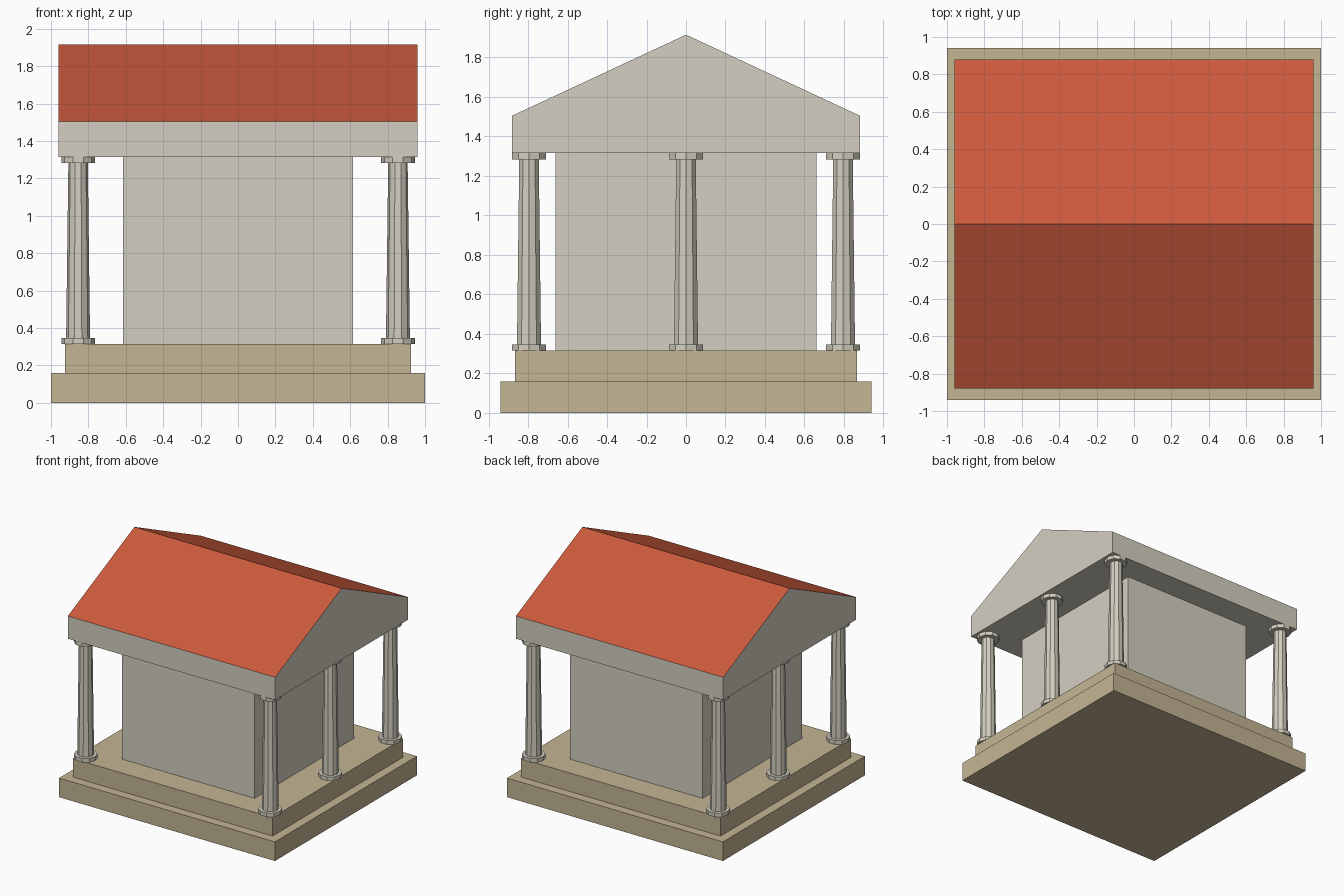
import bpy
import bmesh
import math

cube = bpy.data.objects.get("Cube")
if cube:
    bpy.data.objects.remove(cube, do_unlink=True)


def material(name, srgb):
    linear = [((c / 255 + 0.055) / 1.055) ** 2.4 for c in srgb] + [1]
    mat = bpy.data.materials.new(name)
    mat.use_nodes = True
    mat.diffuse_color = linear
    mat.node_tree.nodes["Principled BSDF"].inputs["Base Color"].default_value = linear
    return mat


STONE = material("pale stone", (212, 207, 193))
SAND = material("sandstone", (196, 181, 148))
TILE = material("red tile", (204, 90, 60))


def finish(name, bm, *mats):
    bmesh.ops.recalc_face_normals(bm, faces=bm.faces)
    mesh = bpy.data.meshes.new(name)
    bm.to_mesh(mesh)
    bm.free()
    for mat in mats:
        mesh.materials.append(mat)
    obj = bpy.data.objects.new(name, mesh)
    bpy.context.collection.objects.link(obj)
    return obj


def box(name, half_x, half_y, bottom, top, mat):
    bm = bmesh.new()
    bmesh.ops.create_cube(bm, size=2)
    for v in bm.verts:
        v.co = (v.co.x * half_x, v.co.y * half_y, top if v.co.z > 0 else bottom)
    return finish(name, bm, mat)


def drum(bm, x, y, bottom, top, r_bottom, r_top, sides=10):
    """Capped, tapered drum with a corner pointing along +x."""
    rings = [[bm.verts.new((x + r * math.cos(math.tau * i / sides),
                            y + r * math.sin(math.tau * i / sides), z))
              for i in range(sides)]
             for z, r in ((bottom, r_bottom), (top, r_top))]
    low, high = rings
    bm.faces.new(low[::-1])
    bm.faces.new(high)
    for i in range(sides):
        j = (i + 1) % sides
        bm.faces.new((low[i], low[j], high[j], high[i]))


# Stepped platform and inner chamber
FLOOR, EAVES = 0.315, 1.315
box("lower_step", 1.0, 0.94, 0, 0.16, SAND)
box("upper_step", 0.925, 0.865, 0.16, FLOOR, SAND)
box("chamber", 0.615, 0.66, FLOOR, EAVES, STONE)

# Three columns along each gable end
for side, x in (("right", -0.855), ("left", 0.855)):
    for place, y in (("front", -0.795), ("middle", 0), ("back", 0.795)):
        bm = bmesh.new()
        drum(bm, x, y, FLOOR, FLOOR + 0.032, 0.09, 0.09)
        drum(bm, x, y, FLOOR + 0.032, EAVES - 0.032, 0.064, 0.052)
        drum(bm, x, y, EAVES - 0.032, EAVES, 0.09, 0.09)
        finish(f"{place}_{side}_column", bm, STONE)

# Beam and gables as one extruded profile, with tiled slopes
profile = [(-0.88, EAVES), (0.88, EAVES), (0.88, 1.505), (0, 1.915), (-0.88, 1.505)]
bm = bmesh.new()
gable = bm.faces.new([bm.verts.new((-0.96, y, z)) for y, z in profile])
extruded = bmesh.ops.extrude_face_region(bm, geom=[gable], use_keep_orig=True)
bmesh.ops.translate(bm, vec=(1.92, 0, 0),
                    verts=[g for g in extruded["geom"] if isinstance(g, bmesh.types.BMVert)])
bmesh.ops.recalc_face_normals(bm, faces=bm.faces)
for face in bm.faces:
    face.material_index = int(face.normal.z > 0.5)
finish("roof", bm, STONE, TILE)
